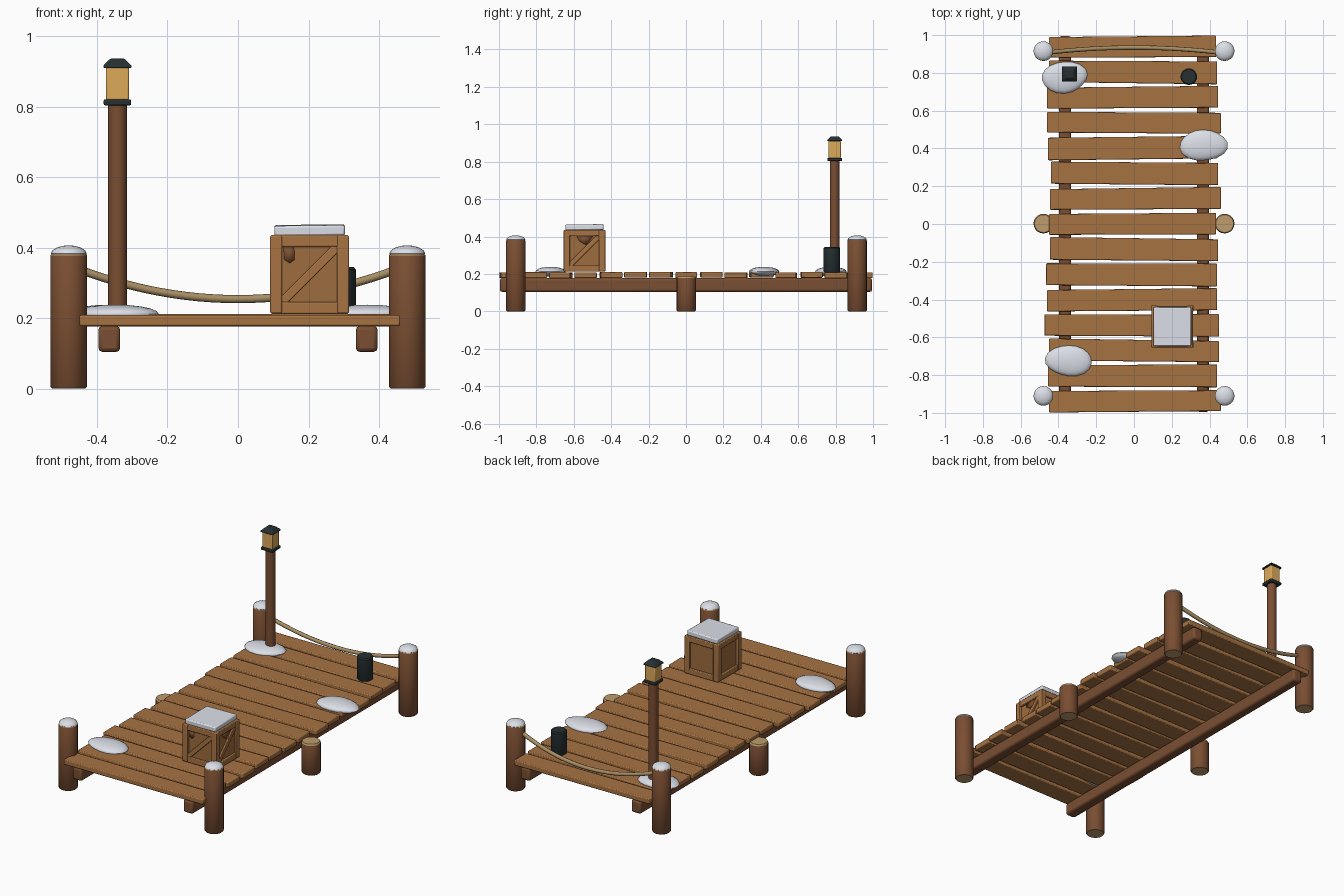
import bpy, bmesh, math, random
from mathutils import Vector

if "Cube" in bpy.data.objects:
    bpy.data.objects.remove(bpy.data.objects["Cube"])
random.seed(4)


def mat(name, r, g, b):
    m = bpy.data.materials.new(name)
    lin = [((c / 255 + 0.055) / 1.055) ** 2.4 for c in (r, g, b)]
    m.diffuse_color = (*lin, 1)
    m.use_nodes = True
    m.node_tree.nodes["Principled BSDF"].inputs["Base Color"].default_value = m.diffuse_color
    return m


PLANK = mat("plank wood", 166, 114, 66)
POST = mat("dark post wood", 122, 78, 50)
CUT = mat("cut log end", 190, 156, 108)
ROPE = mat("rope", 168, 142, 100)
METAL = mat("dark metal", 38, 48, 50)
GLOW = mat("lantern glow", 222, 170, 90)
SNOW = mat("snow", 222, 226, 234)
TRIM = mat("crate trim", 168, 116, 68)
PANEL = mat("crate panel", 158, 108, 62)
STAIN = mat("crate stain", 122, 80, 48)


def finish(name, bm, *mats, bevel=0, segs=2, angle=40):
    me = bpy.data.meshes.new(name)
    bmesh.ops.recalc_face_normals(bm, faces=bm.faces)
    bm.to_mesh(me)
    bm.free()
    ob = bpy.data.objects.new(name, me)
    bpy.context.collection.objects.link(ob)
    for m in mats:
        me.materials.append(m)
    if bevel:
        b = ob.modifiers.new("bevel", 'BEVEL')
        b.width, b.segments, b.limit_method = bevel, segs, 'ANGLE'
    bpy.context.view_layer.objects.active = ob
    ob.select_set(True)
    bpy.ops.object.shade_smooth_by_angle(angle=math.radians(angle))
    ob.select_set(False)
    return ob


def box(name, c, s, m, bevel=0.005, rot=None, segs=2):
    bm = bmesh.new()
    bmesh.ops.create_cube(bm, size=1)
    for v in bm.verts:
        v.co = Vector(v.co[i] * s[i] for i in range(3))
    ob = finish(name, bm, m, bevel=bevel, segs=segs)
    ob.location = c
    if rot:
        ob.rotation_euler = rot
    return ob


def lathe(name, x, y, profile, mats, sides=20, cut_ends=False):
    """Turned shape from (radius, z) points, capped at both ends."""
    bm = bmesh.new()
    rings = [[bm.verts.new((x + r * math.cos(2 * math.pi * k / sides),
                            y + r * math.sin(2 * math.pi * k / sides), z))
              for k in range(sides)] for r, z in profile]
    for a, b in zip(rings, rings[1:]):
        for k in range(sides):
            j = (k + 1) % sides
            bm.faces.new((a[k], a[j], b[j], b[k]))
    caps = [bm.faces.new(rings[0]), bm.faces.new(rings[-1])]
    if cut_ends:
        for f in caps:
            f.material_index = 1
        for f in bm.faces:  # bevelled rim of the log top
            if f.calc_center_median().z > profile[-2][1]:
                f.material_index = 1
    return finish(name, bm, *mats)


def mound(name, c, r, seed):
    """Flattened, slightly uneven snow drift."""
    bm = bmesh.new()
    bmesh.ops.create_uvsphere(bm, u_segments=18, v_segments=10, radius=1)
    for v in bm.verts:
        a = math.atan2(v.co.y, v.co.x)
        k = 1 + 0.05 * math.sin(2 * a + seed) + 0.03 * math.sin(3 * a + 2 * seed)
        v.co = Vector((c[0] + v.co.x * r[0] * k, c[1] + v.co.y * r[1] * k,
                       c[2] + v.co.z * r[2]))
    return finish(name, bm, SNOW, angle=60)


# deck planks, back to front: (left end, right end)
ends = [(-.45, .435), (-.45, .44), (-.46, .445), (-.46, .46), (-.455, .44),
        (-.44, .445), (-.445, .46), (-.45, .435), (-.445, .445), (-.465, .44),
        (-.46, .44), (-.475, .45), (-.45, .45), (-.455, .44), (-.45, .46)]
for i, (x0, x1) in enumerate(ends):
    y = 0.938 - 0.134 * i
    bm = bmesh.new()
    bmesh.ops.create_cube(bm, size=1)
    tilt = random.uniform(-.006, .006) if 0 < i < 14 else .003
    dz = random.uniform(-.002, .002)
    half = {s: random.uniform(.054, .061) for s in (-1, 1)}
    for v in bm.verts:
        s = 1 if v.co.x > 0 else -1
        v.co = Vector((x1 if s > 0 else x0,
                       y + s * tilt + math.copysign(half[s], v.co.y),
                       0.194 + dz + v.co.z * 0.031))
    finish(f"deck_plank_{i + 1}", bm, PLANK, bevel=0.005)

# stringers, corner posts with snow caps, short middle posts
for s, side in ((-1, "left"), (1, "right")):
    box(f"{side}_stringer", (s * .365, 0, .141), (.062, 1.99, .074), POST, .012)
    for y, end in ((-.91, "front"), (.915, "back")):
        lathe(f"{end}_{side}_post", s * .48, y,
              [(.047, 0), (.052, .006), (.052, .378), (.046, .386)],
              (POST, CUT), cut_ends=True)
        lathe(f"{end}_{side}_post_snow", s * .48, y,
              [(.046, .378), (.051, .383), (.047, .392), (.034, .400),
               (.017, .405), (.004, .406)], (SNOW,))
    lathe(f"middle_{side}_post", s * .48, .002,
          [(.047, 0), (.052, .006), (.052, .178), (.047, .187)],
          (POST, CUT), cut_ends=True)

# sagging rope between the back posts
cu = bpy.data.curves.new("rope", 'CURVE')
cu.dimensions = '3D'
cu.bevel_depth, cu.bevel_resolution, cu.use_fill_caps = .0115, 2, True
sp = cu.splines.new('POLY')
sp.points.add(24)
for k, p in enumerate(sp.points):
    x = -.45 + .9 * k / 24
    t = 1 - (x / .45) ** 2
    p.co = (x, .908 + .026 * t, .338 - .084 * t, 1)
sp.use_smooth = True
rope = bpy.data.objects.new("rope", cu)
bpy.context.collection.objects.link(rope)
cu.materials.append(ROPE)

# lamp post and lantern
LX, LY = -.342, .795
lathe("lamp_post", LX, LY, [(.027, .2), (.027, .805)], (POST,), sides=10)
box("lantern_base", (LX, LY, .812), (.078, .078, .017), METAL, .004)
box("lantern_light", (LX, LY, .865), (.066, .066, .094), GLOW, .005)
bm = bmesh.new()
bmesh.ops.create_cube(bm, size=1)
top = [f for f in bm.faces if f.normal.z > .9]
for v in bm.verts:
    v.co = Vector((LX + v.co.x * .08, LY + v.co.y * .08, .913 + v.co.z * .007))
up = bmesh.ops.extrude_face_region(bm, geom=top)
bmesh.ops.delete(bm, geom=top, context='FACES')
for v in [g for g in up['geom'] if isinstance(g, bmesh.types.BMVert)]:
    v.co = Vector((LX + (v.co.x - LX) * .5, LY + (v.co.y - LY) * .5, .936))
finish("lantern_roof", bm, METAL, bevel=.003)

# metal canister
lathe("canister", .29, .78, [(.040, .208), (.044, .213), (.044, .338), (.038, .345)],
      (METAL,))

# crate: core, edge frame, diagonal braces, stains, snow
CX, CY, CZ, S = .203, -.543, .324, .224
W, H = .034, S / 2
box("crate_core", (CX, CY, CZ), (S - .028, S - .028, S - .02), PANEL, 0)
o = H - W / 2
for a in (-1, 1):
    for b in (-1, 1):
        box("crate_upright", (CX + a * o, CY + b * o, CZ), (W, W, S - .004), TRIM, .004)
        box("crate_rail_x", (CX, CY + a * o, CZ + b * o), (S - .004, W - .004, W), TRIM, .004)
        box("crate_rail_y", (CX + a * o, CY, CZ + b * o), (W - .004, S - .004, W), TRIM, .004)
d = .7 * (S - W)
box("crate_front_brace", (CX, CY - H + .011, CZ), (2 * d - .045, .014, .026), TRIM, .003,
    (0, -math.pi / 4, 0))
box("crate_right_brace", (CX + H - .011, CY, CZ), (.014, 2 * d - .045, .026), TRIM, .003,
    (math.pi / 4, 0, 0))


def stain(name, pts):
    bm = bmesh.new()
    bm.faces.new([bm.verts.new(p) for p in pts])
    ob = finish(name, bm, STAIN)
    ob.modifiers.new("thickness", 'SOLIDIFY').thickness = .002


f, r, t = CY - H + .013, CX + H - .013, CZ + H - W
stain("crate_front_stain", [(CX - .074, f, t), (CX - .044, f, t), (CX - .042, f, t - .036),
                            (CX - .056, f, t - .046), (CX - .072, f, t - .036)])
stain("crate_right_stain", [(r, CY - .04, t), (r, CY + .045, t), (r, CY + .012, t - .05),
                            (r, CY - .03, t - .025)])
box("crate_snow", (CX, CY, .449), (.2, .205, .03), SNOW, .006, (.012, -.012, 0))

# snow drifts on the deck
mound("back_left_snow", (-.368, .777, .212), (.12, .084, .026), 0)
mound("right_snow", (.368, .416, .212), (.122, .085, .026), 1.2)
mound("front_left_snow", (-.345, -.724, .212), (.12, .084, .026), 2.4)
